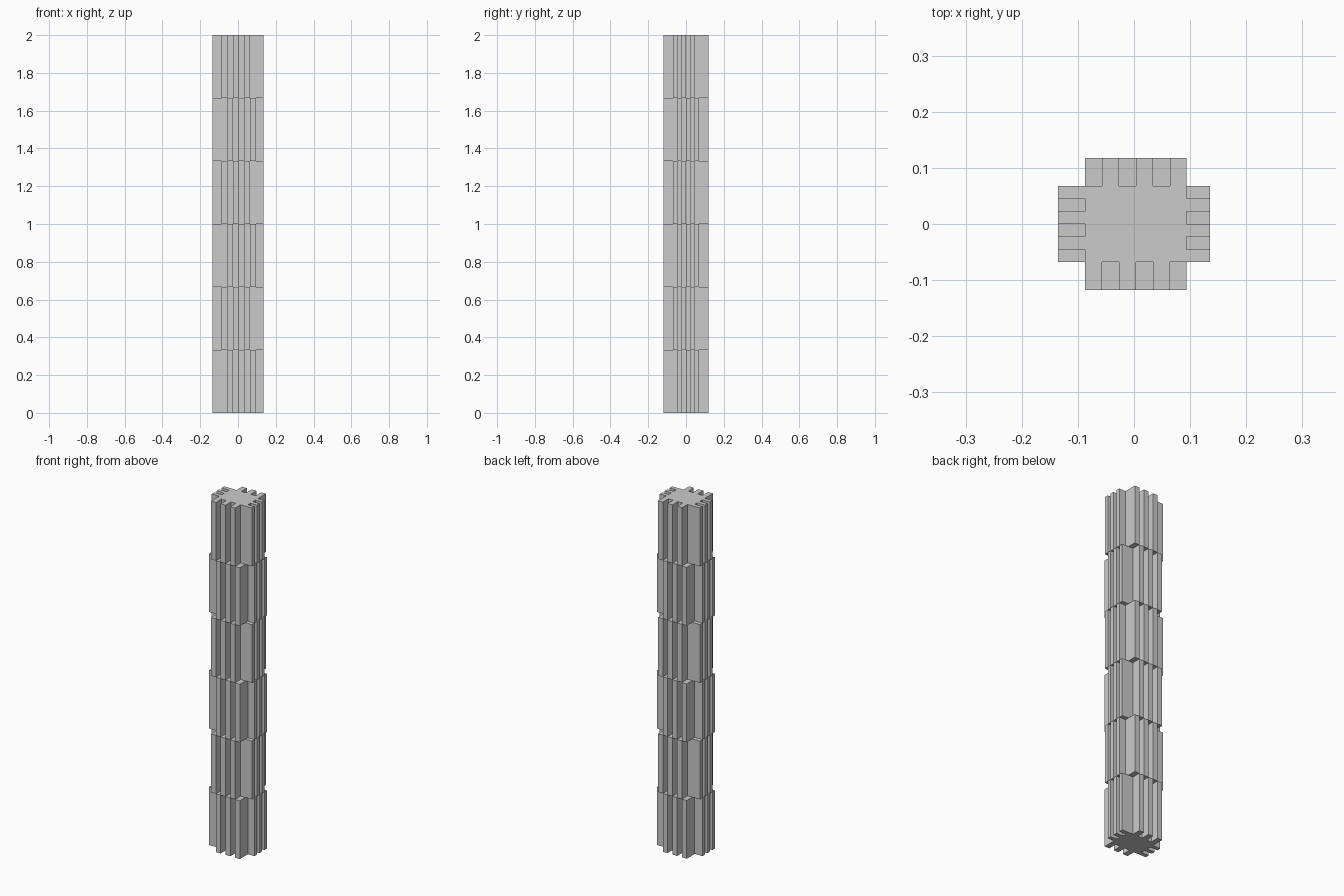
import bpy, bmesh

if "Cube" in bpy.data.objects:
    bpy.data.objects.remove(bpy.data.objects["Cube"])

LAYERS, N = 6, 6
H = 2.0 / LAYERS
X0, X1, Y = -0.087, 0.094, 0.068       # core cross-section
OX, OY = 0.135, 0.118                  # outer reach of the fingers


def comb(a, b, inner, outer, parity):
    """Crenellated edge from a to b as (position, depth) pairs."""
    pts = []
    for i in range(N):
        d = outer if i % 2 == parity else inner
        pts += [(a + (b - a) * i / N, d), (a + (b - a) * (i + 1) / N, d)]
    return pts


def outline(parity):
    """Counter-clockwise outline; parity picks which fingers stick out."""
    p = [(t, d) for t, d in comb(X0, X1, -Y, -OY, parity)]       # front
    p += [(d, t) for t, d in comb(-Y, Y, X1, OX, parity)]        # right
    p += [(t, d) for t, d in comb(X1, X0, Y, OY, parity)]        # back
    p += [(d, t) for t, d in comb(Y, -Y, X0, -OX, parity)]       # left
    clean = []
    for q in p:
        if not clean or (abs(q[0] - clean[-1][0]) + abs(q[1] - clean[-1][1])) > 1e-6:
            clean.append(q)
    if abs(clean[0][0] - clean[-1][0]) + abs(clean[0][1] - clean[-1][1]) < 1e-6:
        clean.pop()
    return clean


def layer(name, z, parity):
    bm = bmesh.new()
    face = bm.faces.new([bm.verts.new((x, y, z)) for x, y in outline(parity)])
    ext = bmesh.ops.extrude_face_region(bm, geom=[face], use_keep_orig=True)
    top = [v for v in ext["geom"] if isinstance(v, bmesh.types.BMVert)]
    bmesh.ops.translate(bm, verts=top, vec=(0, 0, H))
    bmesh.ops.recalc_face_normals(bm, faces=bm.faces)
    me = bpy.data.meshes.new(name)
    bm.to_mesh(me)
    bm.free()
    bpy.context.collection.objects.link(bpy.data.objects.new(name, me))


# Stacked column layers with alternating interlocking fingers (top layer has parity 0)
for k in range(LAYERS):
    layer(f"column_layer_{k + 1}", k * H, (k + 1) % 2)
